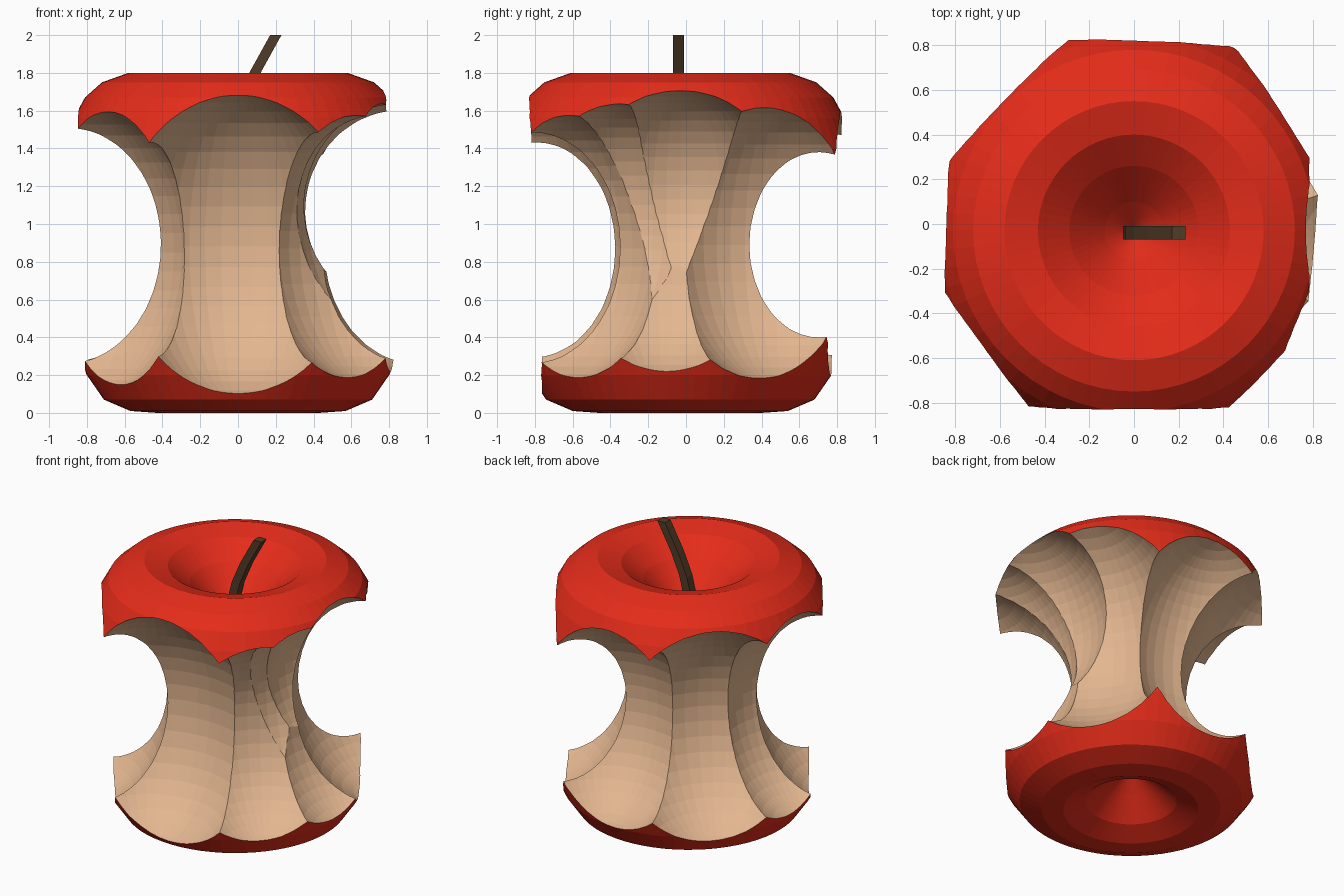
import bpy, bmesh
from math import sin, cos, pi, radians
from mathutils import Matrix

if "Cube" in bpy.data.objects:
    bpy.data.objects.remove(bpy.data.objects["Cube"])

CX, CY = 0.0, -0.03   # core axis


def material(name, color):
    m = bpy.data.materials.new(name)
    m.diffuse_color = (*color, 1)
    m.use_nodes = True
    m.node_tree.nodes["Principled BSDF"].inputs["Base Color"].default_value = m.diffuse_color
    return m


skin = material("red_skin", (0.78, 0.025, 0.01))
flesh = material("pale_flesh", (0.77, 0.47, 0.28))
wood = material("stem_brown", (0.08, 0.045, 0.02))


def make_object(name, bm, mats):
    bmesh.ops.recalc_face_normals(bm, faces=bm.faces)
    me = bpy.data.meshes.new(name)
    bm.to_mesh(me)
    bm.free()
    for m in mats:
        me.materials.append(m)
    ob = bpy.data.objects.new(name, me)
    bpy.context.collection.objects.link(ob)
    return ob


# Whole apple: lathed profile with a dimple at both ends
profile = [(0, 0.32), (0.14, 0.20), (0.29, 0.06), (0.43, 0.0), (0.57, 0.01),
           (0.71, 0.07), (0.80, 0.20), (0.88, 0.37), (0.93, 0.65), (0.95, 0.95),
           (0.95, 1.2), (0.93, 1.4), (0.87, 1.56), (0.81, 1.67), (0.72, 1.75),
           (0.58, 1.80), (0.43, 1.76), (0.29, 1.65), (0.13, 1.48), (0, 1.36)]
bm = bmesh.new()
vs = [bm.verts.new((CX + r, CY, z)) for r, z in profile]
edges = [bm.edges.new(p) for p in zip(vs, vs[1:])]
bmesh.ops.spin(bm, geom=vs + edges, cent=(CX, CY, 0), axis=(0, 0, 1),
               angle=2 * pi, steps=64, use_merge=True)
bmesh.ops.remove_doubles(bm, verts=bm.verts, dist=1e-4)
apple = make_object("apple_core", bm, [skin, flesh])

# Bites: angle, deepest radius, horizontal radius, vertical radius, centre height
bites = [(-90, 0.28, 0.675, 0.825, 0.88),   # front
         (-144, 0.42, 0.61, 0.78, 0.85),    # front left
         (178, 0.37, 0.59, 0.72, 0.91),     # left
         (136, 0.31, 0.68, 0.78, 0.89),     # back left
         (88, 0.33, 0.58, 0.71, 0.89),      # back
         (32, 0.36, 0.64, 0.75, 0.89),      # back right
         (-5, 0.45, 0.60, 0.70, 0.86),      # right
         (-43, 0.37, 0.61, 0.72, 0.87),     # front right
         (-23, 0.37, 0.52, 0.62, 1.02),     # small upper front right
         (0, 0.33, 0.56, 0.59, 1.13)]       # upper right
bpy.context.view_layer.objects.active = apple
for i, (ang, depth, rad, rz, z) in enumerate(bites):
    bm = bmesh.new()
    a, c = radians(ang), depth + rad
    mat = (Matrix.Translation((CX + c * cos(a), CY + c * sin(a), z))
           @ Matrix.Rotation(a, 4, 'Z') @ Matrix.Diagonal((rad, rad, rz, 1)))
    bmesh.ops.create_uvsphere(bm, u_segments=48, v_segments=24, radius=1, matrix=mat)
    for f in bm.faces:
        f.material_index = 1
    cutter = make_object(f"bite_{i}", bm, [skin, flesh])
    cutter.hide_render = True
    mod = apple.modifiers.new("bite", 'BOOLEAN')
    mod.operation, mod.solver, mod.object = 'DIFFERENCE', 'EXACT', cutter
    bpy.ops.object.modifier_apply(modifier=mod.name)
    bpy.data.objects.remove(cutter)

# Stem: square bar swept along a bent path, ends cut level
path = [(-0.02, 1.36), (-0.01, 1.5), (0.03, 1.66), (0.095, 1.81), (0.20, 2.0)]
h = 0.03
bm = bmesh.new()
rings = [[bm.verts.new((x + sx * h, CY - 0.01 + sy * h, z))
          for sx, sy in ((-1, -1), (1, -1), (1, 1), (-1, 1))] for x, z in path]
for r0, r1 in zip(rings, rings[1:]):
    for k in range(4):
        bm.faces.new((r0[k], r0[(k + 1) % 4], r1[(k + 1) % 4], r1[k]))
bm.faces.new(rings[0])
bm.faces.new(rings[-1])
make_object("stem", bm, [wood])
